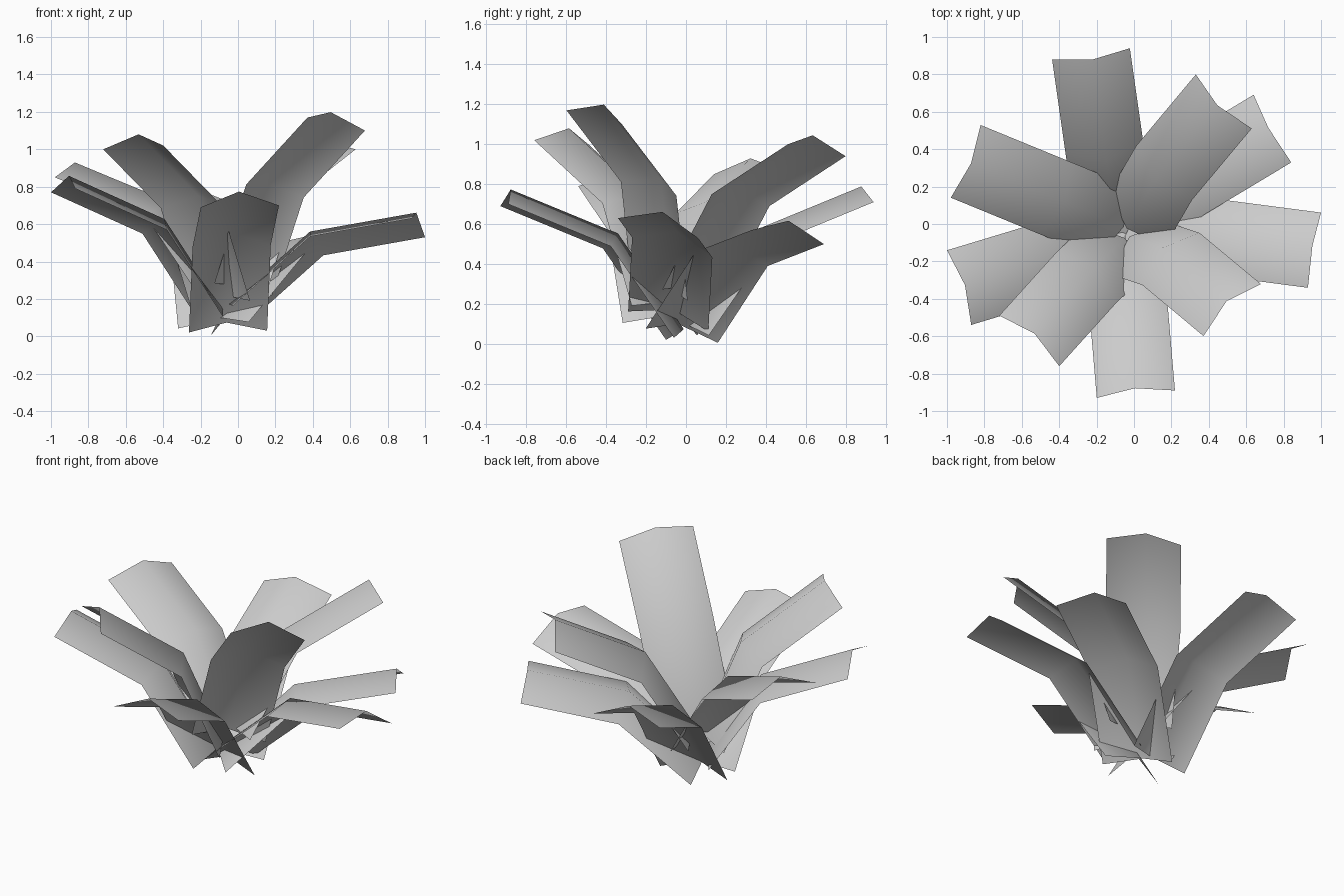
import bpy
import bmesh
import math
from mathutils import Vector, Matrix

# Remove the default cube only
default_cube = bpy.data.objects.get("Cube")
if default_cube:
    bpy.data.objects.remove(default_cube, do_unlink=True)

# Shared leaf proportions
HALF_WIDTH = 0.21
SEGMENT = 0.557
RIDGE = 0.085
BEND = math.radians(33)

# One plain grey for every leaf
leaf_grey = bpy.data.materials.new("leaf grey")
leaf_grey.use_nodes = True
GREY = (0.6, 0.6, 0.6, 1.0)
leaf_grey.diffuse_color = GREY
leaf_grey.node_tree.nodes["Principled BSDF"].inputs["Base Color"].default_value = GREY


def make_leaf(name, tip_start, tip_end, bend_start):
    """Bent, ridged leaf: two tip corners plus the bend point below the first corner."""
    tip_start, tip_end, bend_start = map(Vector, (tip_start, tip_end, bend_start))

    # Leaf axes: across, along (outward) and normal (upper side)
    across = (tip_end - tip_start).normalized()
    along = tip_start - bend_start
    along = (along - across * along.dot(across)).normalized()
    normal = along.cross(across).normalized()

    # The lower half turns steeper about the across axis
    steeper = Matrix.Rotation(BEND, 3, across)
    if (steeper @ along).z < along.z:
        steeper = Matrix.Rotation(-BEND, 3, across)
    lower_along = steeper @ along
    lower_normal = steeper @ normal

    # Centre line from tip to base, with the ridge offset of each row
    tip = (tip_start + tip_end) / 2
    bend = tip - along * SEGMENT
    base = bend - lower_along * SEGMENT
    mitre = (normal + lower_normal).normalized() * RIDGE / math.cos(BEND / 2)
    rows = ((tip, normal * RIDGE), (bend, mitre), (base, lower_normal * RIDGE))

    bm = bmesh.new()
    grid = []
    for centre, ridge in rows:
        points = (centre - across * HALF_WIDTH, centre + ridge, centre + across * HALF_WIDTH)
        grid.append([bm.verts.new(p) for p in points])
    for upper, lower in zip(grid, grid[1:]):
        for i in range(2):
            face = bm.faces.new((upper[i], upper[i + 1], lower[i + 1], lower[i]))
            face.smooth = True
            face.normal_update()
            if face.normal.dot(normal) < 0:
                face.normal_flip()

    mesh = bpy.data.meshes.new(name)
    bm.to_mesh(mesh)
    bm.free()
    mesh.materials.append(leaf_grey)
    leaf = bpy.data.objects.new(name, mesh)
    bpy.context.collection.objects.link(leaf)
    return leaf


# Leaves counterclockwise around the plant: tip corners, then bend point
LEAVES = {
    "front_leaf": ((-0.2, -0.93, 0.69), (0.22, -0.89, 0.7), (-0.24, -0.42, 0.48)),
    "front_left_leaf": ((0.37, -0.6, 1.17), (0.68, -0.32, 1.1), (0.05, -0.32, 0.81)),
    "left_leaf": ((0.93, -0.34, 0.63), (1.0, 0.06, 0.53), (0.38, -0.26, 0.53)),
    "back_left_low_leaf": ((0.84, 0.33, 0.57), (0.64, 0.69, 0.5), (0.37, 0.05, 0.46)),
    "back_left_high_leaf": ((0.63, 0.51, 1.0), (0.33, 0.8, 0.94), (0.31, 0.13, 0.75)),
    "back_leaf": ((-0.02, 0.94, 0.71), (-0.44, 0.88, 0.71), (0.05, 0.43, 0.5)),
    "back_right_leaf": ((-0.82, 0.53, 0.85), (-0.98, 0.14, 0.85), (-0.34, 0.33, 0.65)),
    "right_leaf": ((-1.0, -0.14, 0.77), (-0.87, -0.54, 0.79), (-0.51, 0.0, 0.55)),
    "front_right_leaf": ((-0.72, -0.49, 1.0), (-0.4, -0.76, 1.02), (-0.41, -0.16, 0.69)),
}

for leaf_name, corners in LEAVES.items():
    make_leaf(leaf_name, *corners)
